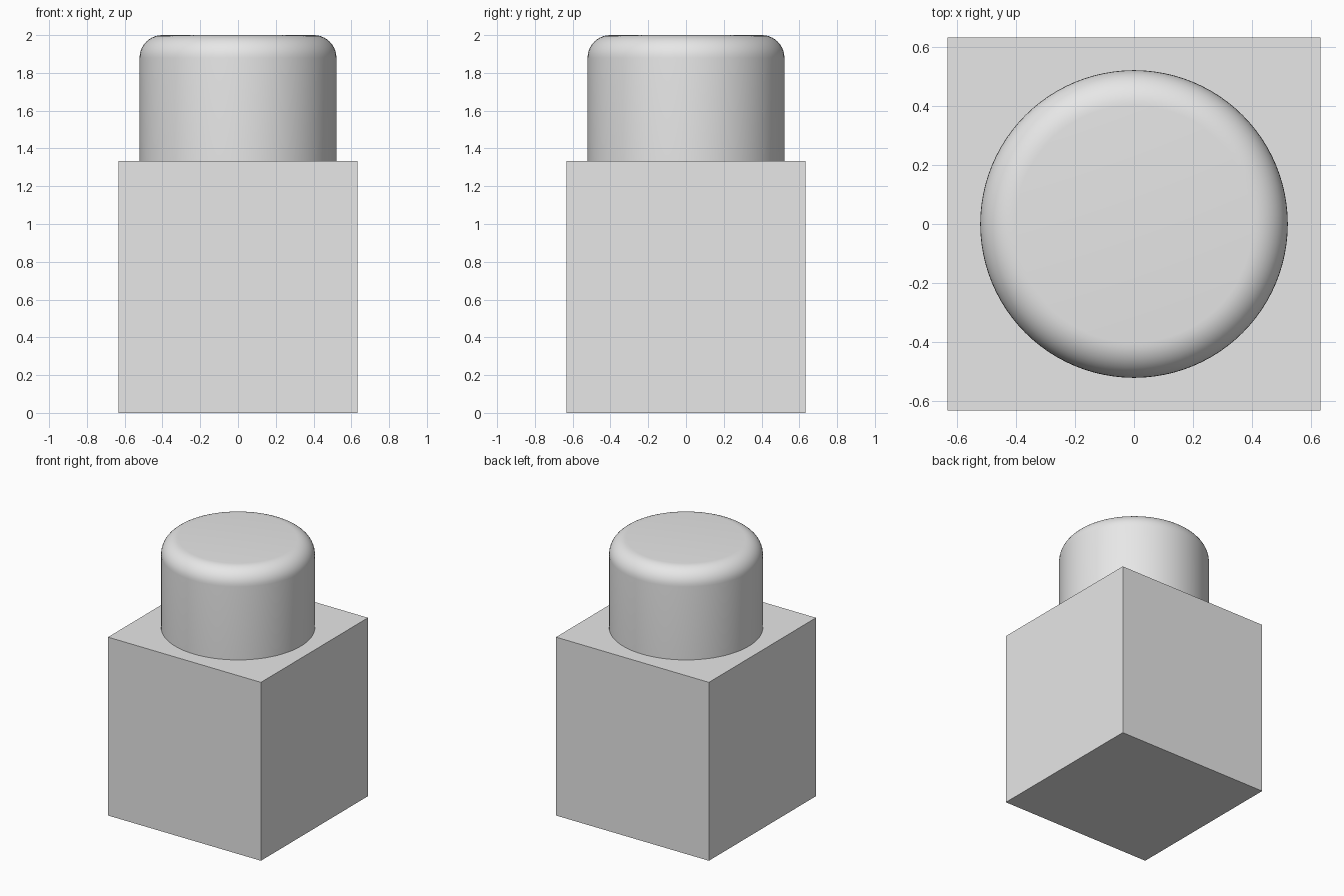
import bpy
import bmesh
import math

cube = bpy.data.objects.get("Cube")
if cube:
    bpy.data.objects.remove(cube, do_unlink=True)

HALF, BASE_TOP, TOP = 0.632, 1.333, 2.0
RADIUS, ROUND = 0.521, 0.12

grey = bpy.data.materials.new("light grey")
grey.use_nodes = True
colour = (0.8, 0.8, 0.8, 1)
grey.diffuse_color = colour
grey.node_tree.nodes["Principled BSDF"].inputs["Base Color"].default_value = colour

# Square block
bpy.ops.mesh.primitive_cube_add(size=1, location=(0, 0, BASE_TOP / 2))
block = bpy.context.object
block.name = "square_block"
block.scale = (2 * HALF, 2 * HALF, BASE_TOP)
bpy.ops.object.transform_apply(location=False, rotation=False, scale=True)
block.data.materials.append(grey)

# Round stud with a softened top rim
bpy.ops.mesh.primitive_cylinder_add(vertices=96, radius=RADIUS, depth=TOP - BASE_TOP,
                                    location=(0, 0, (BASE_TOP + TOP) / 2))
stud = bpy.context.object
stud.name = "round_stud"
stud.data.materials.append(grey)
bm = bmesh.new()
bm.from_mesh(stud.data)
rim = [e for e in bm.edges if all(v.co.z > 0 for v in e.verts)]
bmesh.ops.bevel(bm, geom=rim, offset=ROUND, segments=10, profile=0.5, affect='EDGES')
bm.to_mesh(stud.data)
bm.free()
bpy.ops.object.shade_smooth_by_angle(angle=math.radians(35))
